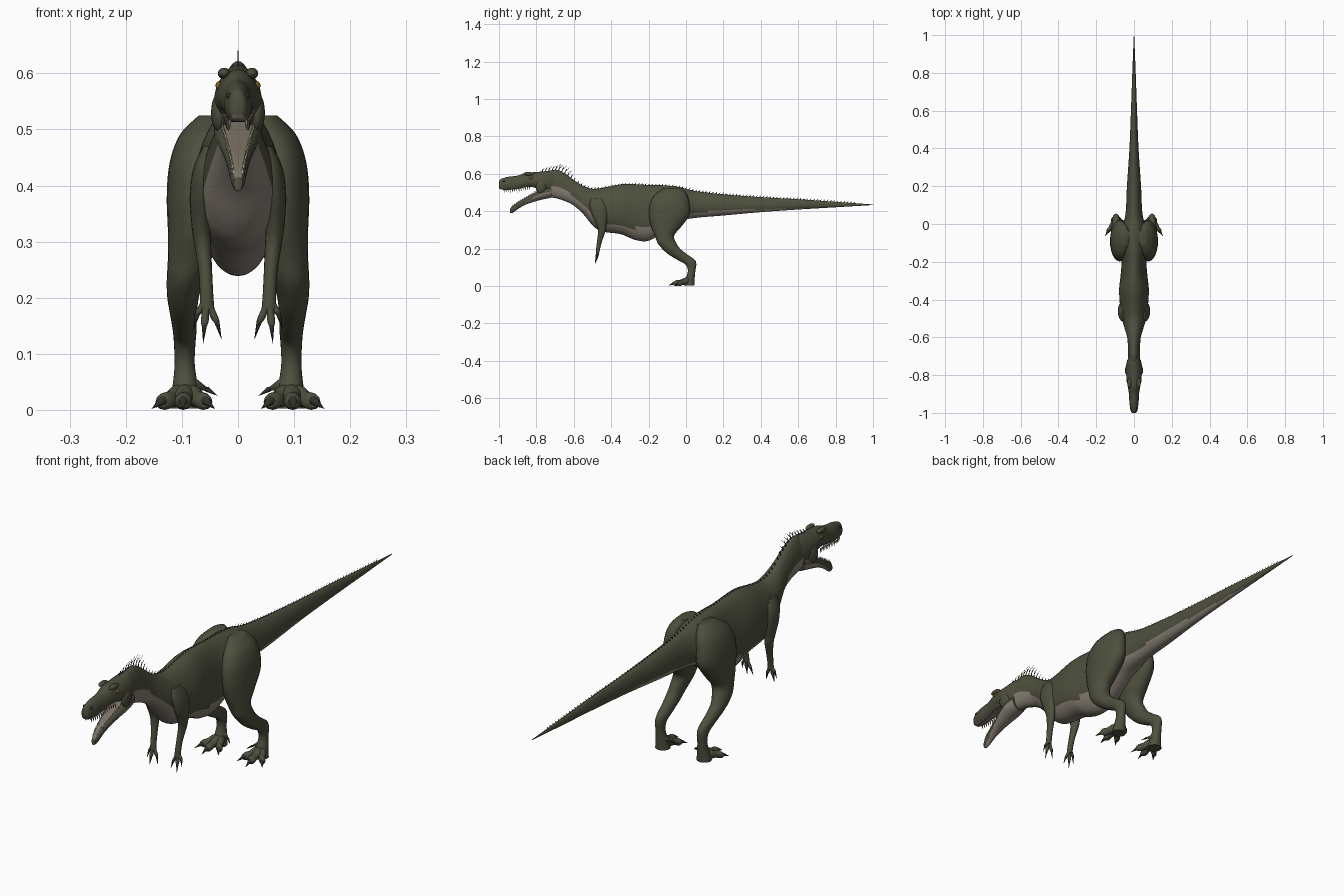
import bpy, bmesh, math
from mathutils import Vector

old = bpy.data.objects.get("Cube")
if old:
    bpy.data.objects.remove(old, do_unlink=True)


def material(name, r, g, b, rough=0.7):
    m = bpy.data.materials.new(name)
    m.use_nodes = True
    m.diffuse_color = (r, g, b, 1)
    bsdf = m.node_tree.nodes["Principled BSDF"]
    bsdf.inputs["Base Color"].default_value = (r, g, b, 1)
    bsdf.inputs["Roughness"].default_value = rough
    return m


HIDE = material("olive hide", 0.075, 0.078, 0.047)
BELLY = material("pale belly", 0.25, 0.215, 0.18)
MOUTH = material("mouth lining", 0.2, 0.17, 0.13)
TOOTH = material("tooth ivory", 0.42, 0.39, 0.3)
CLAW = material("dark claw", 0.03, 0.03, 0.025)
EYE = material("amber eye", 0.2, 0.1, 0.02, 0.3)


def finish(name, bm, mats, mirror=False, angle=50):
    bmesh.ops.recalc_face_normals(bm, faces=bm.faces)
    mesh = bpy.data.meshes.new(name)
    bm.to_mesh(mesh)
    bm.free()
    ob = bpy.data.objects.new(name, mesh)
    bpy.context.collection.objects.link(ob)
    for m in mats:
        mesh.materials.append(m)
    if mirror:
        ob.modifiers.new("Mirror", 'MIRROR')
    bpy.ops.object.select_all(action='DESELECT')
    ob.select_set(True)
    bpy.context.view_layer.objects.active = ob
    bpy.ops.object.shade_smooth_by_angle(angle=math.radians(angle))
    return ob


def smooth_rows(rows, steps):
    """Catmull-Rom resampling of station rows."""
    out = []
    for i in range(len(rows) - 1):
        a, b = rows[max(i - 1, 0)], rows[i]
        c, d = rows[i + 1], rows[min(i + 2, len(rows) - 1)]
        for s in range(steps):
            t = s / steps
            out.append([q + t / 2 * (r - p + t * (2 * p - 5 * q + 4 * r - w + t * (3 * (q - r) + w - p)))
                        for p, q, r, w in zip(a, b, c, d)])
    out.append(list(rows[-1]))
    return out


def loft(bm, rows, plane, sides=24, steps=5, pear=0.0, flat_top=1.0, flat_low=1.0, high=2.0):
    """Skin ellipses (x, y, z, rx, r2, low fraction) lying in the xz or xy plane.
    Faces under the low fraction get slot 1, faces over `high` get slot 2."""
    rings, rows = [], smooth_rows(rows, steps)
    for x, y, z, rx, r2, low in rows:
        ring = []
        for j in range(sides):
            a = 2 * math.pi * j / sides
            s = max(-flat_low, min(flat_top, math.sin(a)))
            dx = max(rx, 0.0005) * math.cos(a) * (1 - pear * math.sin(a))
            off = Vector((dx, 0, s * r2)) if plane == "xz" else Vector((dx, s * r2, 0))
            ring.append(bm.verts.new(Vector((x, y, z)) + off))
        rings.append(ring)
    for i in range(len(rings) - 1):
        for j in range(sides):
            k = (j + 1) % sides
            f = bm.faces.new((rings[i][j], rings[i][k], rings[i + 1][k], rings[i + 1][j]))
            level = (math.sin(2 * math.pi * (j + 0.5) / sides) + 1) / 2
            f.material_index = 1 if level < rows[i][5] else 2 if level > high else 0
    bm.faces.new(rings[0])
    bm.faces.new(rings[-1])


def profile(rows):
    """Side profile rows (y, top, bottom, half width, low fraction) to loft rows."""
    return [(0, y, (t + b) / 2, w, (t - b) / 2, low) for y, t, b, w, low in rows]


def spike(bm, base, tip, r, thin=1.0, sides=6, slot=0):
    """Cone from base to tip, narrowed across x by `thin`."""
    base, tip = Vector(base), Vector(tip)
    q = (tip - base).to_track_quat('Z', 'Y')
    ring = []
    for j in range(sides):
        a = 2 * math.pi * j / sides
        o = q @ Vector((r * math.cos(a), r * math.sin(a), 0))
        o.x *= thin
        ring.append(bm.verts.new(base + o))
    end = bm.verts.new(tip)
    bm.faces.new(ring).material_index = slot
    for j in range(sides):
        bm.faces.new((ring[j], ring[(j + 1) % sides], end)).material_index = slot


def at(rows, y):
    """Linear lookup of a profile row by y."""
    for a, b in zip(rows, rows[1:]):
        if a[0] <= y <= b[0]:
            t = (y - a[0]) / (b[0] - a[0])
            return [p + (q - p) * t for p, q in zip(a, b)]
    return rows[-1]


# Neck, trunk and tail in one skin
BODY = [
    (-0.77, 0.6, 0.48, 0.03, 0.4), (-0.7, 0.622, 0.47, 0.032, 0.45),
    (-0.65, 0.603, 0.455, 0.032, 0.4), (-0.6, 0.567, 0.43, 0.036, 0.35),
    (-0.55, 0.535, 0.385, 0.05, 0.33), (-0.5, 0.52, 0.325, 0.064, 0.28),
    (-0.45, 0.524, 0.292, 0.072, 0.2), (-0.35, 0.543, 0.277, 0.078, 0.16),
    (-0.27, 0.544, 0.246, 0.07, 0.22), (-0.2, 0.54, 0.242, 0.066, 0.25),
    (-0.12, 0.538, 0.29, 0.075, 0.2), (-0.04, 0.53, 0.345, 0.07, 0.16),
    (0.05, 0.508, 0.364, 0.045, 0.2), (0.2, 0.49, 0.377, 0.037, 0.22),
    (0.4, 0.475, 0.395, 0.024, 0.2), (0.6, 0.464, 0.409, 0.016, 0.1),
    (0.8, 0.45, 0.421, 0.009, 0), (1.0, 0.436, 0.433, 0.001, 0)]
bm = bmesh.new()
loft(bm, profile(BODY), "xz", sides=36, steps=6, pear=0.14)
finish("body_and_tail", bm, [HIDE, BELLY])

# Skull with upper jaw and palate
SKULL = [
    (-1.0, 0.558, 0.522, 0.009, 0.12), (-0.99, 0.572, 0.512, 0.017, 0.12),
    (-0.95, 0.584, 0.508, 0.024, 0.12), (-0.9, 0.59, 0.513, 0.027, 0.12),
    (-0.86, 0.605, 0.521, 0.033, 0.12), (-0.82, 0.608, 0.522, 0.039, 0.12),
    (-0.77, 0.612, 0.505, 0.042, 0), (-0.73, 0.616, 0.5, 0.037, 0),
    (-0.69, 0.61, 0.52, 0.022, 0)]
bm = bmesh.new()
loft(bm, profile(SKULL), "xz", pear=0.12, flat_low=0.85)
finish("skull", bm, [HIDE, MOUTH])

# Open lower jaw with pale chin and mouth floor
JAW = [
    (-0.94, 0.418, 0.39, 0.008, 0), (-0.925, 0.436, 0.392, 0.013, 0.1),
    (-0.89, 0.46, 0.417, 0.019, 0.2), (-0.85, 0.482, 0.438, 0.027, 0.35),
    (-0.8, 0.51, 0.454, 0.037, 0.5), (-0.76, 0.53, 0.464, 0.043, 0.5),
    (-0.72, 0.54, 0.472, 0.036, 0.5)]
bm = bmesh.new()
loft(bm, profile(JAW), "xz", flat_top=0.75, high=0.87)
finish("lower_jaw", bm, [HIDE, BELLY, MOUTH])

# Teeth along both jaws
bm = bmesh.new()
for i in range(13):
    y = -0.975 + i * 0.0115
    row = at(SKULL, y)
    spike(bm, (row[3] * 0.75, y, row[2] + 0.007), (row[3] * 0.75, y + 0.004, row[2] - 0.012), 0.0035)
    y = -0.93 + i * 0.0105
    row = at(JAW, y)
    spike(bm, (row[3] * 0.75, y, row[1] - 0.009), (row[3] * 0.75, y + 0.004, row[1] + 0.007), 0.003)
finish("teeth", bm, [TOOTH], mirror=True)


def ball(name, centre, size, mat):
    bm = bmesh.new()
    bmesh.ops.create_uvsphere(bm, u_segments=16, v_segments=10, radius=1)
    bmesh.ops.scale(bm, vec=size, verts=bm.verts)
    bmesh.ops.translate(bm, vec=centre, verts=bm.verts)
    finish(name, bm, [mat], mirror=True)


# Eyes, brows, nostrils and cheek muscles
ball("eye", (0.034, -0.83, 0.578), (0.006, 0.009, 0.008), EYE)
ball("brow", (0.025, -0.842, 0.6), (0.011, 0.026, 0.01), HIDE)
ball("nostril", (0.0165, -0.975, 0.56), (0.005, 0.007, 0.005), CLAW)
ball("cheek", (0.034, -0.775, 0.53), (0.014, 0.028, 0.035), HIDE)

# Long neck quills and small spines down the back
bm = bmesh.new()
for i in range(11):
    y = -0.77 + i * 0.017
    top = at(BODY, y)[1] if y > -0.7 else 0.617
    size = 0.045 * math.sin(math.pi * (i + 1.5) / 13)
    base, mid = Vector((0, y, top - 0.008)), Vector((0, y + size * 0.35, top + size * 0.75))
    spike(bm, base, mid, 0.0045, thin=0.35)
    spike(bm, base.lerp(mid, 0.5), mid + Vector((0, size * 0.5, size * 0.12)), 0.002, thin=0.4)
y = -0.58
while y < 0.9:
    top = at(BODY, y)[1]
    spike(bm, (0, y, top - 0.004), (0, y + 0.009, top + 0.009), 0.004, thin=0.4, sides=4)
    y += 0.018
finish("back_spines", bm, [CLAW])

# Hind legs from hip to sole
LEG = [
    (0.045, -0.07, 0.525, 0.025, 0.045, 0), (0.062, -0.08, 0.49, 0.042, 0.085, 0),
    (0.072, -0.087, 0.44, 0.05, 0.105, 0), (0.076, -0.09, 0.38, 0.051, 0.108, 0),
    (0.08, -0.105, 0.32, 0.045, 0.082, 0), (0.086, -0.115, 0.27, 0.039, 0.052, 0),
    (0.094, -0.102, 0.23, 0.033, 0.05, 0), (0.098, -0.08, 0.2, 0.028, 0.048, 0),
    (0.097, -0.045, 0.17, 0.024, 0.05, 0), (0.095, 0.0, 0.14, 0.021, 0.047, 0),
    (0.095, 0.026, 0.115, 0.019, 0.029, 0), (0.095, 0.03, 0.08, 0.018, 0.02, 0),
    (0.094, 0.022, 0.04, 0.023, 0.024, 0), (0.094, 0.016, 0.003, 0.029, 0.028, 0)]
bm = bmesh.new()
loft(bm, LEG, "xy")
finish("hind_leg", bm, [HIDE], mirror=True)

# Three splayed toes, each with a claw, and a small inner toe
bm = bmesh.new()
for x, y in ((0.137, -0.04), (0.098, -0.065), (0.056, -0.045)):
    root, end = Vector((0.094, 0.02, 0.03)), Vector((x, y, 0.013))
    rows = []
    for t, r in ((0, 0.02), (0.35, 0.019), (0.6, 0.014), (0.85, 0.0155), (1, 0.009)):
        p = root.lerp(end, t)
        rows.append((p.x, p.y, max(p.z, r), r, r, 0))
    loft(bm, rows, "xz", sides=12, steps=3)
    step = (end - root).normalized() * 0.03
    spike(bm, end - step * 0.2 + Vector((0, 0, 0.003)), (end.x + step.x, end.y + step.y, 0.002), 0.009, sides=8, slot=1)
spike(bm, (0.085, 0.025, 0.05), (0.045, 0.012, 0.032), 0.012, sides=8)
spike(bm, (0.055, 0.014, 0.037), (0.036, 0.0, 0.025), 0.005, sides=8, slot=1)
finish("toes", bm, [HIDE, CLAW], mirror=True)

# Small forelegs
ARM = [
    (0.05, -0.48, 0.47, 0.012, 0.03, 0), (0.06, -0.47, 0.43, 0.02, 0.046, 0),
    (0.066, -0.46, 0.38, 0.02, 0.042, 0), (0.066, -0.452, 0.33, 0.017, 0.027, 0),
    (0.063, -0.45, 0.295, 0.015, 0.02, 0), (0.058, -0.461, 0.245, 0.012, 0.014, 0),
    (0.056, -0.469, 0.205, 0.012, 0.011, 0), (0.055, -0.472, 0.18, 0.013, 0.009, 0)]
bm = bmesh.new()
loft(bm, ARM, "xy", sides=16)
finish("foreleg", bm, [HIDE], mirror=True)

# Three clawed fingers
bm = bmesh.new()
for x, y, z in ((0.038, -0.474, 0.155), (0.06, -0.48, 0.148), (0.072, -0.472, 0.17)):
    root, end = Vector((0.056, -0.47, 0.2)), Vector((x, y, z))
    rows = [(*root.lerp(end, t), r, r, 0) for t, r in ((0, 0.008), (0.5, 0.0065), (0.8, 0.007), (1, 0.004))]
    loft(bm, rows, "xy", sides=10, steps=3)
    spike(bm, end + Vector((0, 0, 0.003)), end + Vector(((x - 0.056) * 0.5, -0.006, -0.03)), 0.005, sides=8, slot=1)
finish("fingers", bm, [HIDE, CLAW], mirror=True)
